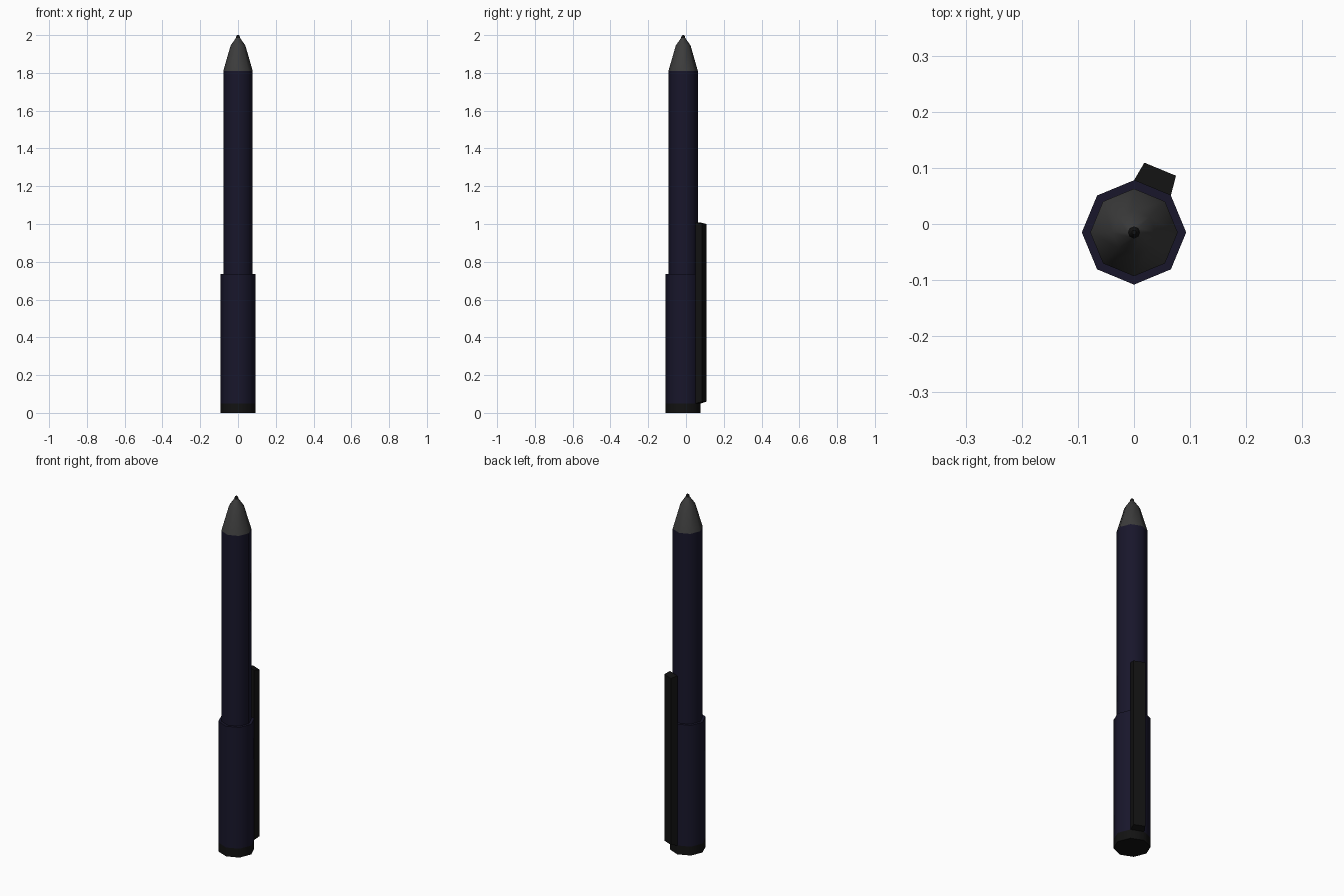
import bpy, bmesh, math
from mathutils import Vector

if "Cube" in bpy.data.objects:
    bpy.data.objects.remove(bpy.data.objects["Cube"])

CENTRE = Vector((0, -0.015, 0))
SIDES = 8


def material(name, r, g, b):
    m = bpy.data.materials.new(name)
    m.diffuse_color = (r, g, b, 1)
    m.use_nodes = True
    m.node_tree.nodes["Principled BSDF"].inputs["Base Color"].default_value = m.diffuse_color
    return m


def ring(bm, radius, z):
    step = 2 * math.pi / SIDES
    return [bm.verts.new(CENTRE + Vector((radius * math.cos(i * step),
                                          radius * math.sin(i * step), z)))
            for i in range(SIDES)]


def finish(name, bm, mat, smooth):
    bmesh.ops.recalc_face_normals(bm, faces=bm.faces)
    mesh = bpy.data.meshes.new(name)
    bm.to_mesh(mesh)
    bm.free()
    obj = bpy.data.objects.new(name, mesh)
    bpy.context.collection.objects.link(obj)
    mesh.materials.append(mat)
    if smooth:
        bpy.ops.object.select_all(action='DESELECT')
        obj.select_set(True)
        bpy.context.view_layer.objects.active = obj
        bpy.ops.object.shade_smooth_by_angle(angle=math.radians(50))
    return obj


def loft(name, rings, mat, smooth=True, start=False, end=False):
    """Skin a list of vertex rings; rings is a function of the bmesh."""
    bm = bmesh.new()
    loops = rings(bm)
    n = len(loops[0])
    for a, b in zip(loops, loops[1:]):
        for i in range(n):
            j = (i + 1) % n
            bm.faces.new((a[i], a[j], b[j], b[i]))
    if start:
        bm.faces.new(loops[0])
    if end:
        bm.faces.new(loops[-1])
    return finish(name, bm, mat, smooth)


def turned(name, profile, mat, **caps):
    return loft(name, lambda bm: [ring(bm, r, z) for r, z in profile], mat, **caps)


navy = material("navy", 0.009, 0.008, 0.024)
black = material("black", 0.006, 0.006, 0.006)
grey = material("dark_grey", 0.045, 0.045, 0.045)

# Octagonal body, from bottom to writing point
turned("end_plug", [(0.093, 0), (0.093, 0.05)], black, start=True)
turned("cap", [(0.093, 0.05), (0.093, 0.735), (0.078, 0.735)], navy)
turned("barrel", [(0.078, 0.735), (0.078, 1.81)], navy)
turned("tip_cone", [(0.078, 1.81), (0.039, 1.945), (0.011, 1.985)], grey)
turned("writing_point", [(0.011, 1.985), (0.009, 1.994), (0.004, 2.0)], black, end=True)

# Pocket clip, tapering outwards from one flat of the cap
normal = Vector((math.cos(math.radians(67.5)), math.sin(math.radians(67.5)), 0))
side = Vector((normal.y, -normal.x, 0))
FLAT = 0.093 * math.cos(math.pi / SIDES)


def clip_ring(bm, depth, half_width, bottom, top):
    return [bm.verts.new(CENTRE + normal * (FLAT + depth) + side * s * half_width
                         + Vector((0, 0, z)))
            for s, z in ((-1, bottom), (1, bottom), (1, top), (-1, top))]


loft("pocket_clip", lambda bm: [clip_ring(bm, 0, 0.0355, 0.05, 1.008),
                                clip_ring(bm, 0.036, 0.0305, 0.06, 1.0)],
     black, smooth=False, start=True, end=True)
